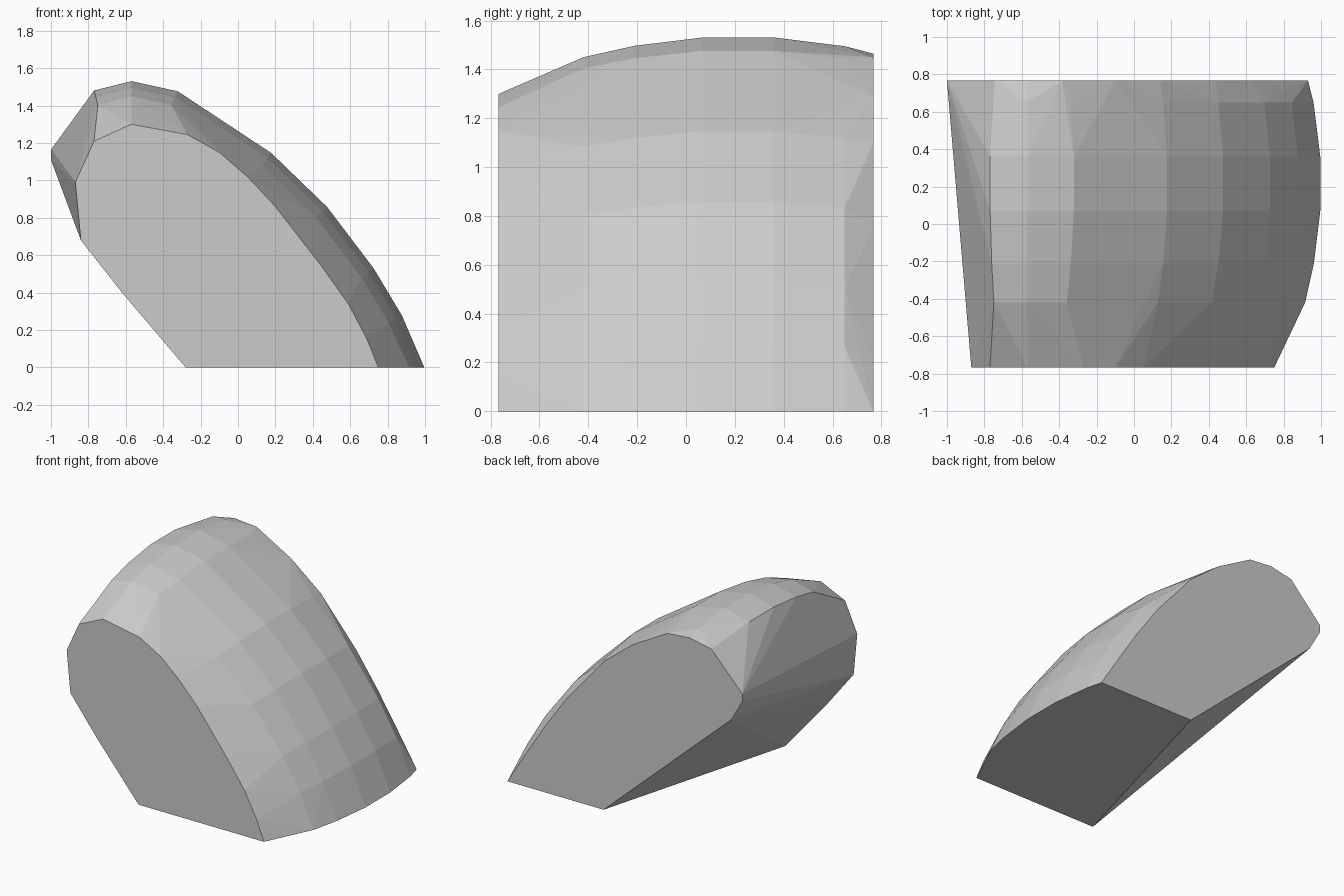
import bpy, bmesh, math
from mathutils import Vector

if "Cube" in bpy.data.objects:
    bpy.data.objects.remove(bpy.data.objects["Cube"])

HALF = 0.767  # half depth between the two cut ends

# Flat cut outline at the front end (x, z)
front = [(-.28, 0), (.75, 0), (.69, .15), (.59, .34), (.44, .55), (.2, .86), (.05, 1.02),
         (-.1, 1.15), (-.27, 1.245), (-.57, 1.3), (-.77, 1.21), (-.87, .99), (-.84, .68), (-.62, .4)]
# Flat cut outline at the back end
back = [(.14, 0), (.93, 0), (.8, .21), (.615, .5), (.435, .755), (.14, 1.1), (-.1, 1.29),
        (-.385, 1.45), (-.57, 1.465), (-.745, 1.43), (-1, 1.165), (-1, 1.11), (-.91, .95)]
# Fullest arc of the domed side, bottom to top
arc = [(1, 0), (.88, .28), (.73, .53), (.48, .86), (.18, 1.15), (-.32, 1.48),
       (-.57, 1.535), (-.77, 1.485)]
# Depth of each inner ring and how far it sits inside the fullest arc
rings = [(-.5, .125), (-.42, .085), (-.21, .038), (.07, .004), (.36, .004), (.65, .04)]


def inset(points, d):
    """Move an open arc inward along its normals, keeping the foot on the ground."""
    out = []
    for i, (x, z) in enumerate(points):
        a, b = points[max(i - 1, 0)], points[min(i + 1, len(points) - 1)]
        t = Vector((b[0] - a[0], b[1] - a[1])).normalized()
        n = Vector((t.y, -t.x)) if i else Vector((1, 0))
        out.append((x - n.x * d, z - n.y * d))
    return out


grey = bpy.data.materials.new("light_grey")
grey.diffuse_color = (.6, .6, .6, 1)
grey.use_nodes = True
grey.node_tree.nodes["Principled BSDF"].inputs["Base Color"].default_value = grey.diffuse_color

# Domed chunk: convex skin over the two cut ends and the inner rings
bm = bmesh.new()
for outline, y in ((front, -HALF), (back, HALF)):
    for x, z in outline:
        bm.verts.new((x, y, z))
for y, d in rings:
    pts = inset(arc, d)
    if y < -.45:
        pts = pts[:5]
    elif y > .6:
        pts = pts[:7]
    for x, z in pts:
        bm.verts.new((x, y, z))
hull = bmesh.ops.convex_hull(bm, input=bm.verts[:])
loose = {v for v in hull["geom_interior"] + hull["geom_unused"]
         if isinstance(v, bmesh.types.BMVert) and not v.link_faces}
bmesh.ops.delete(bm, geom=list(loose), context='VERTS')
bmesh.ops.dissolve_limit(bm, angle_limit=math.radians(.5), verts=bm.verts[:], edges=bm.edges[:])
bmesh.ops.recalc_face_normals(bm, faces=bm.faces[:])

mesh = bpy.data.meshes.new("domed_chunk")
bm.to_mesh(mesh)
bm.free()
mesh.materials.append(grey)
chunk = bpy.data.objects.new("domed_chunk", mesh)
bpy.context.collection.objects.link(chunk)
